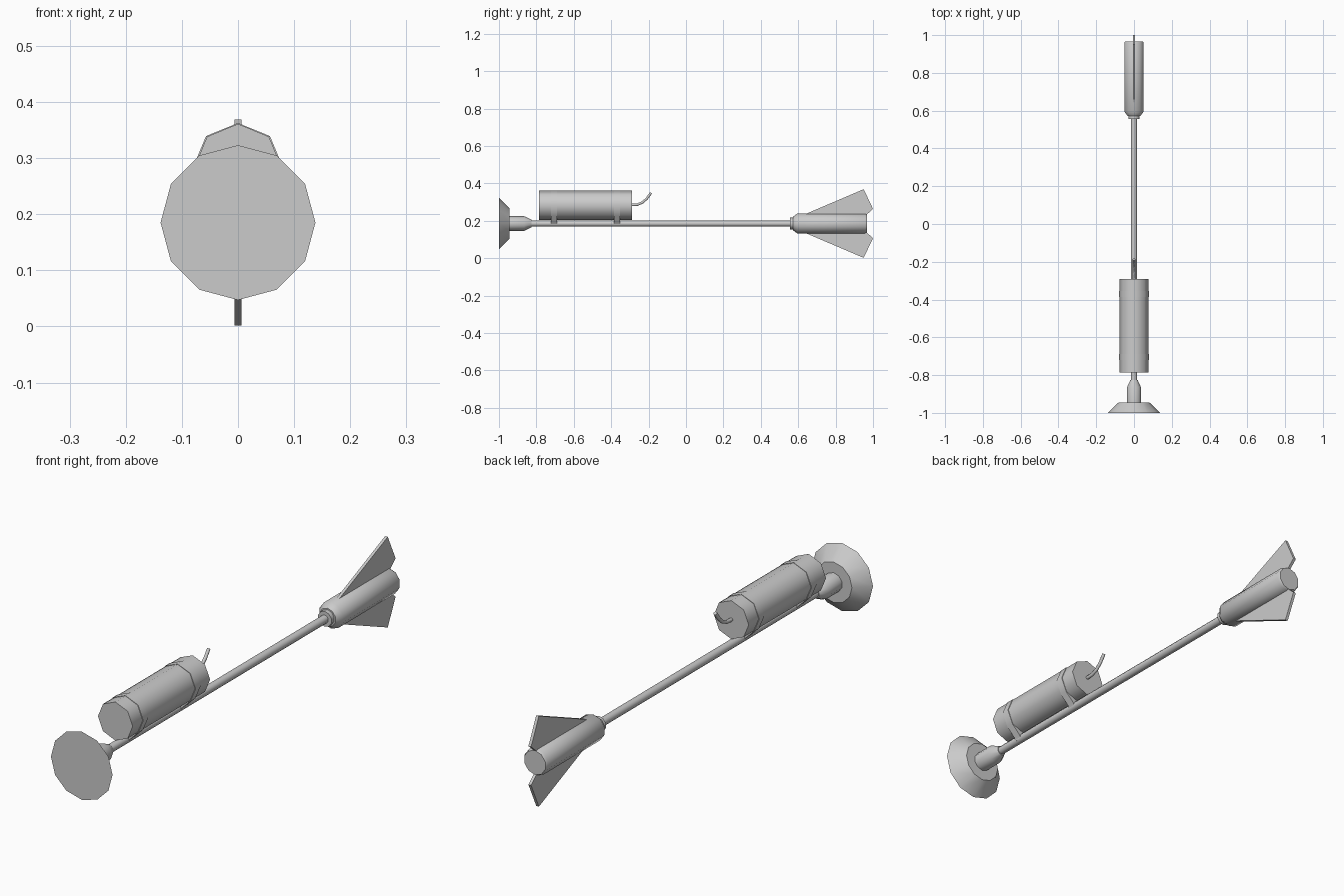
import bpy, bmesh, math
from mathutils import Vector

if "Cube" in bpy.data.objects:
    bpy.data.objects.remove(bpy.data.objects["Cube"])

AXIS_Z = 0.185    # height of the pole
TANK_Z = 0.283    # height of the tank

grey = bpy.data.materials.new("plain_grey")
grey.diffuse_color = (0.6, 0.6, 0.6, 1)
grey.use_nodes = True
grey.node_tree.nodes["Principled BSDF"].inputs["Base Color"].default_value = grey.diffuse_color


def finish(name, bm, angle):
    bmesh.ops.recalc_face_normals(bm, faces=bm.faces[:])
    mesh = bpy.data.meshes.new(name)
    bm.to_mesh(mesh)
    bm.free()
    mesh.materials.append(grey)
    ob = bpy.data.objects.new(name, mesh)
    bpy.context.collection.objects.link(ob)
    bpy.ops.object.select_all(action='DESELECT')
    bpy.context.view_layer.objects.active = ob
    ob.select_set(True)
    bpy.ops.object.shade_smooth_by_angle(angle=math.radians(angle))
    return ob


def skin(bm, rings):
    """Join rings of points into a closed tube with capped ends."""
    loops = [[bm.verts.new(p) for p in ring] for ring in rings]
    n = len(loops[0])
    for a, b in zip(loops, loops[1:]):
        for i in range(n):
            bm.faces.new((a[i], a[(i + 1) % n], b[(i + 1) % n], b[i]))
    bm.faces.new(loops[0])
    bm.faces.new(loops[-1])


def lathe(name, profile, sides, z=AXIS_Z, angle=40):
    """Turn (y, radius) pairs around a line along y."""
    steps = [math.tau * i / sides for i in range(sides)]
    bm = bmesh.new()
    skin(bm, [[(r * math.sin(t), y, z + r * math.cos(t)) for t in steps]
              for y, r in profile])
    return finish(name, bm, angle)


# Flared front cup and its socket
lathe("front_cup", [(-1.0, 0.138), (-0.945, 0.082)], 12)
lathe("cup_socket", [(-0.95, 0.039), (-0.865, 0.039), (-0.825, 0.02)], 10)

# Long pole
lathe("pole", [(-0.83, 0.0165), (0.57, 0.0165)], 10)

# Rear collar and grip
lathe("grip_collar", [(0.555, 0.031), (0.578, 0.031)], 10)
lathe("rear_grip", [(0.573, 0.037), (0.596, 0.054), (0.958, 0.054), (0.967, 0.049)], 10)

# Tank lying on the pole
lathe("tank", [(-0.785, 0.078), (-0.29, 0.078)], 8, TANK_Z, 50)

# Straps wrapping the tank and narrowing around the pole
for name, y in (("front_strap", -0.705), ("rear_strap", -0.37)):
    arc = [math.radians(a) for a in range(-45, 226, 45)]
    loop = [(0.0805 * math.cos(t), TANK_Z + 0.0795 * math.sin(t)) for t in arc]
    loop += [(-0.02, 0.19), (-0.013, 0.176), (0.013, 0.176), (0.02, 0.19)]
    bm = bmesh.new()
    skin(bm, [[(x, yy, z) for x, z in loop] for yy in (y - 0.016, y + 0.016)])
    finish(name, bm, 50)

# Bent fuse at the back of the tank
path = [Vector((0, y, z)) for y, z in
        ((-0.295, 0.284), (-0.26, 0.286), (-0.232, 0.298), (-0.21, 0.318), (-0.187, 0.349))]
rings = []
for i, p in enumerate(path):
    d = (path[min(i + 1, len(path) - 1)] - path[max(i - 1, 0)]).normalized()
    up = Vector((1, 0, 0)).cross(d)
    rings.append([p + 0.0075 * (Vector((math.cos(t), 0, 0)) + up * math.sin(t))
                  for t in (math.tau * k / 6 for k in range(6))])
bm = bmesh.new()
skin(bm, rings)
finish("fuse", bm, 65)

# Tail fins, one above and one below the grip
outline = [(0.625, 0.045), (0.95, 0.1835), (1.0, 0.078), (0.955, 0.038)]
for name, side in (("upper_fin", 1), ("lower_fin", -1)):
    bm = bmesh.new()
    skin(bm, [[(x, y, AXIS_Z + side * h) for y, h in outline] for x in (-0.006, 0.006)])
    finish(name, bm, 20)
